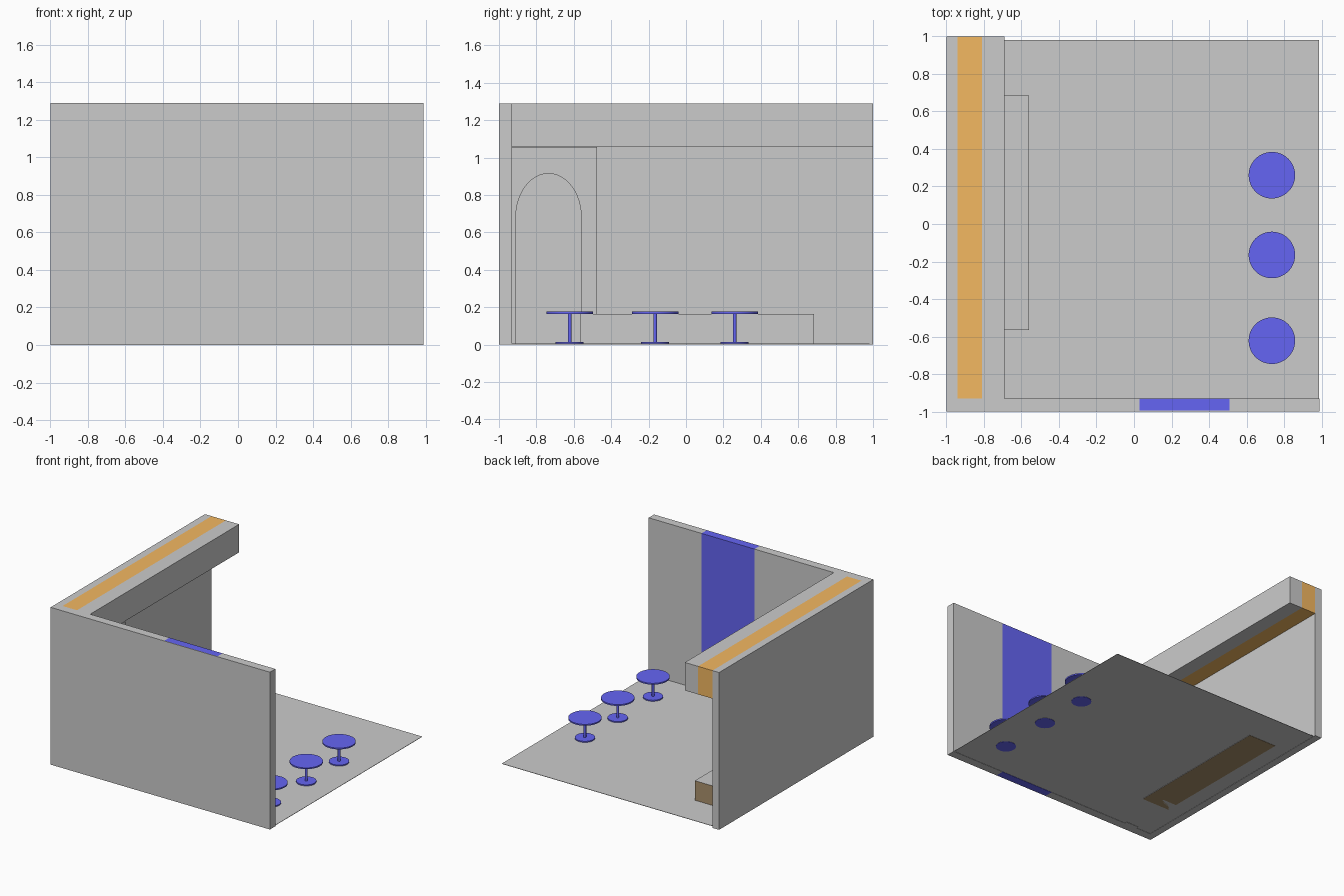
import bpy, bmesh, math

if "Cube" in bpy.data.objects:
    bpy.data.objects.remove(bpy.data.objects["Cube"])


def material(name, rgb):
    m = bpy.data.materials.new(name)
    m.diffuse_color = (*rgb, 1)
    m.use_nodes = True
    m.node_tree.nodes["Principled BSDF"].inputs["Base Color"].default_value = m.diffuse_color
    return m


ORANGE = material("orange", (0.9, 0.48, 0.12))
BLUE = material("blue", (0.13, 0.13, 0.9))
BROWN = material("brown", (0.4, 0.28, 0.15))
WHITE = material("white", (1.0, 1.0, 1.0))
GREY = material("grey", (0.8, 0.8, 0.8))


def finish(bm, name, mats=()):
    bmesh.ops.recalc_face_normals(bm, faces=bm.faces)
    mesh = bpy.data.meshes.new(name)
    bm.to_mesh(mesh)
    bm.free()
    for m in mats:
        mesh.materials.append(m)
    ob = bpy.data.objects.new(name, mesh)
    bpy.context.collection.objects.link(ob)
    return ob


def add_box(bm, xs, ys, zs):
    verts = bmesh.ops.create_cube(bm, size=1)["verts"]
    for v in verts:
        v.co = [lo + (c + 0.5) * (hi - lo) for c, (lo, hi) in zip(v.co, (xs, ys, zs))]
    return verts


def box(name, xs, ys, zs, *mats):
    bm = bmesh.new()
    add_box(bm, xs, ys, zs)
    return finish(bm, name, mats)


def add_disc(bm, x, y, radius, z0, z1, sides=48):
    verts = bmesh.ops.create_cone(bm, cap_ends=True, segments=sides, radius1=radius,
                                  radius2=radius, depth=z1 - z0)["verts"]
    bmesh.ops.translate(bm, verts=verts, vec=(x, y, (z0 + z1) / 2))


H = 1.29          # wall height
IN_Y = -0.93      # inside of the front wall
IN_X = -0.94      # inside of the left wall

# Floor and walls
box("floor", (-0.995, 0.985), (-0.995, 0.98), (0.002, 0.005))
box("left_wall", (-1, IN_X), (-1, 1), (0, H))
box("front_wall_left", (IN_X, 0.03), (-1, IN_Y), (0, H))
box("front_wall_right", (0.51, 0.99), (-1, IN_Y), (0, H))
box("front_wall_skin", (0.03, 0.51), (-1, -0.995), (0, H))
box("front_wall_blue_panel", (0.03, 0.51), (-0.995, IN_Y), (0, H), BLUE)

# Overhead beam along the left wall
box("beam_orange_strip", (IN_X, -0.81), (IN_Y, 1), (1.06, H), ORANGE)
box("beam_front", (-0.81, -0.69), (IN_Y, 1), (1.06, H))

# Partition with an arched doorway under the beam
mid, half, spring, rise = -0.735, 0.175, 0.68, 0.235
arch = [(mid - half * math.cos(math.pi * i / 24), spring + rise * math.sin(math.pi * i / 24))
        for i in range(25)]
outline = [(IN_Y, 0), (mid - half, 0), *arch, (mid + half, 0), (-0.475, 0),
           (-0.475, 1.056), (IN_Y, 1.056)]
bm = bmesh.new()
face = bm.faces.new([bm.verts.new((-0.69, y, z)) for y, z in outline])
ext = bmesh.ops.extrude_face_region(bm, geom=[face], use_keep_orig=True)["geom"]
bmesh.ops.translate(bm, verts=[g for g in ext if isinstance(g, bmesh.types.BMVert)],
                    vec=(-0.12, 0, 0))
finish(bm, "arched_partition")

# Low counter: brown body with a white top
counter = box("counter", (-0.81, -0.562), (-0.565, 0.685), (0, 0.165), BROWN, WHITE)
for p in counter.data.polygons:
    p.material_index = 1 if p.normal.z > 0.5 else 0

# Checkered tiles on the counter front
rows, cols = [0, 0.095, 0.165], 9
bm = bmesh.new()
step = 1.25 / cols
for r in range(2):
    for c in range(cols):
        y = -0.565 + c * step
        verts = add_box(bm, (-0.562, -0.56), (y, y + step), (rows[r], rows[r + 1]))
        for f in {f for v in verts for f in v.link_faces}:
            f.material_index = (r + c) % 2
finish(bm, "counter_tiles", [WHITE, GREY])

# Three round tables: base, stem and top
for i, y in enumerate((-0.622, -0.165, 0.26)):
    bm = bmesh.new()
    add_disc(bm, 0.735, y, 0.075, 0, 0.014)
    add_disc(bm, 0.735, y, 0.01, 0.01, 0.168, 24)
    add_disc(bm, 0.735, y, 0.124, 0.165, 0.176)
    table = finish(bm, f"round_table_{i + 1}", [BLUE])
    bpy.ops.object.select_all(action="DESELECT")
    table.select_set(True)
    bpy.context.view_layer.objects.active = table
    bpy.ops.object.shade_smooth_by_angle()
